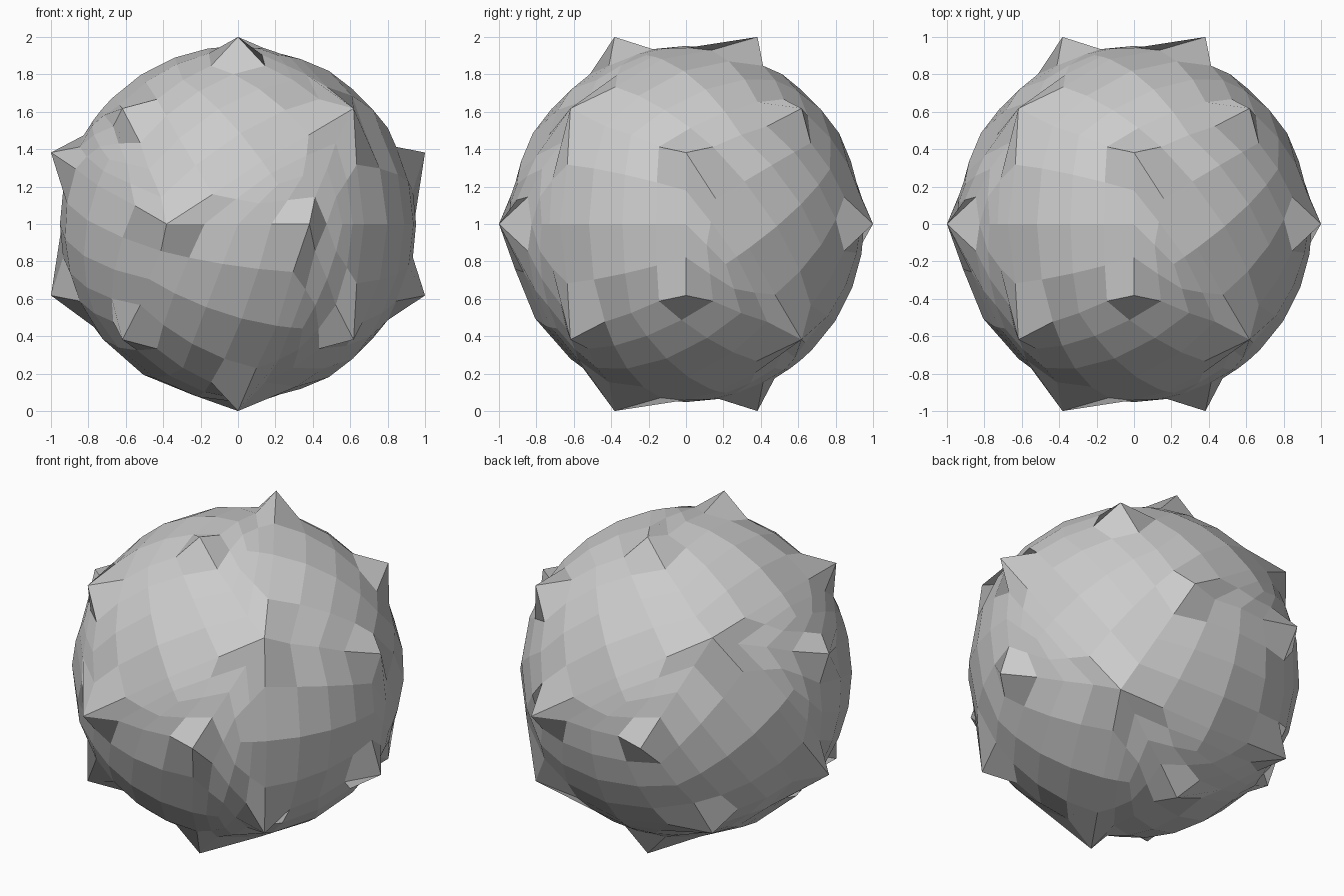
import bpy, bmesh, math
from mathutils import Vector

if "Cube" in bpy.data.objects:
    bpy.data.objects.remove(bpy.data.objects["Cube"])

PHI = (1 + math.sqrt(5)) / 2
BALL_RADIUS = 0.952

# Dodecahedron cage: each pentagon is a triangle plus a quad.
# Key = pentagon orientation (s, t), value = corner where the triangle starts.
tri_start = {(1, 1): 0, (-1, 1): 2, (1, -1): 4, (-1, -1): 3}

bm = bmesh.new()
corners = {}


def corner(p):
    key = tuple(round(c, 3) + 0.0 for c in p)
    if key not in corners:
        corners[key] = bm.verts.new(Vector(p) / PHI)
    return corners[key]


for (s, t), start in tri_start.items():
    pentagon = [(0, 1 / PHI, t * PHI), (0, -1 / PHI, t * PHI),
                (s, -1, t), (s * PHI, 0, t / PHI), (s, 1, t)]
    for turn in range(3):
        ring = [corner(pentagon[(start + i) % 5]) for i in range(5)]
        bm.faces.new(ring[:3])
        bm.faces.new(ring[2:] + ring[:1])
        pentagon = [(z, x, y) for x, y, z in pentagon]

bmesh.ops.recalc_face_normals(bm, faces=bm.faces[:])
mesh = bpy.data.meshes.new("spiked_ball")
bm.to_mesh(mesh)
bm.free()
ball = bpy.data.objects.new("spiked_ball", mesh)
bpy.context.collection.objects.link(ball)

# Simple subdivision, every edge in four
mod = ball.modifiers.new("subdivide", 'SUBSURF')
mod.subdivision_type = 'SIMPLE'
mod.levels = mod.render_levels = 2
bpy.context.view_layer.update()
deps = bpy.context.evaluated_depsgraph_get()
fine = bpy.data.meshes.new_from_object(ball.evaluated_get(deps))
ball.modifiers.clear()
ball.data = fine

# Round everything to a sphere, leaving the 20 cage corners as spikes
for v in fine.vertices:
    if v.co.length < 1.05:
        v.co = v.co.normalized() * BALL_RADIUS
    v.co.z += 1
for p in fine.polygons:
    p.use_smooth = False
fine.update()
